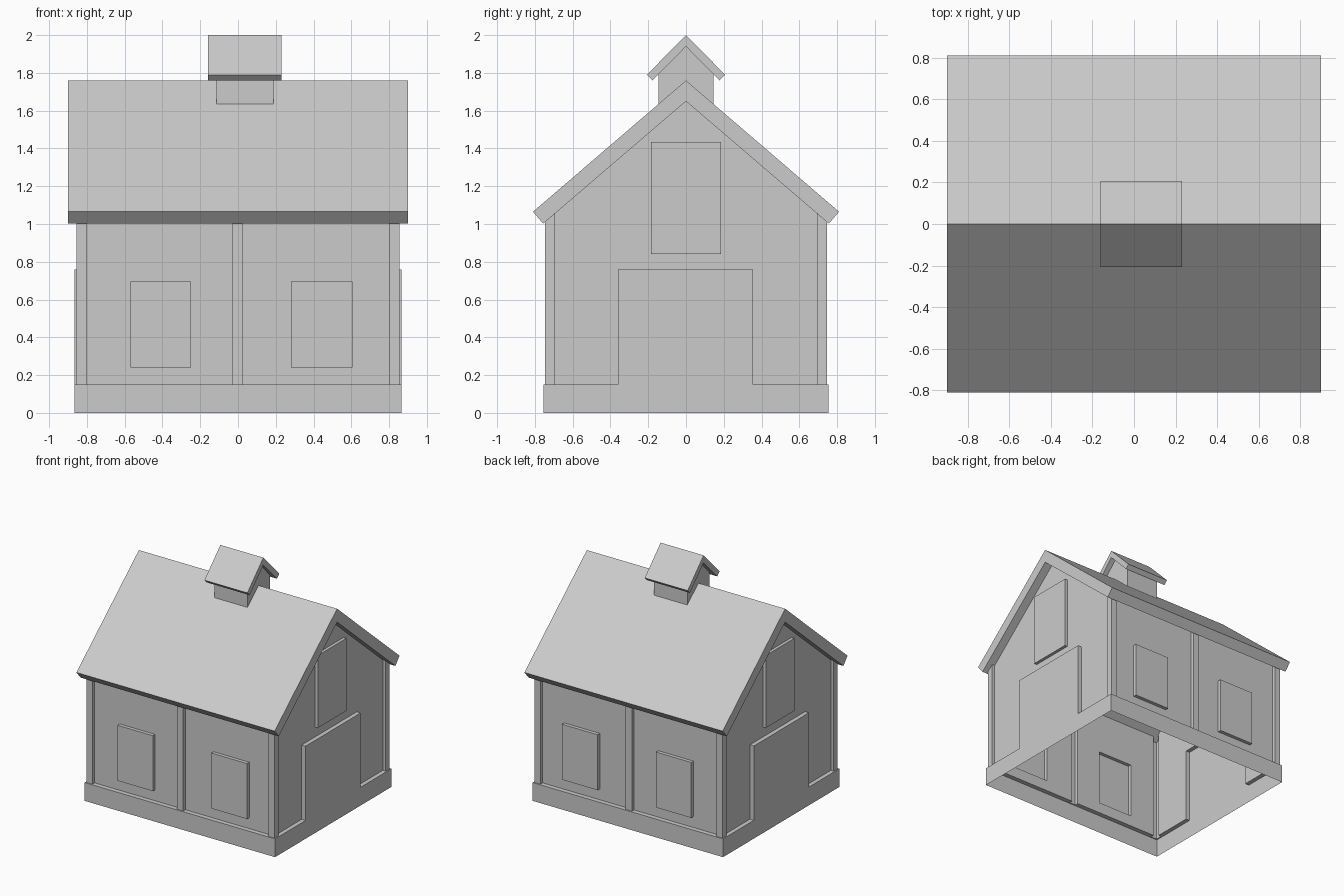
import bpy
import bmesh
from math import radians

cube = bpy.data.objects.get("Cube")
if cube:
    bpy.data.objects.remove(cube, do_unlink=True)

grey = bpy.data.materials.new("plain_grey")
grey.use_nodes = True
grey.diffuse_color = (0.6, 0.6, 0.6, 1)
grey.node_tree.nodes["Principled BSDF"].inputs["Base Color"].default_value = (0.6, 0.6, 0.6, 1)


def add_object(name, bm):
    mesh = bpy.data.meshes.new(name)
    bm.to_mesh(mesh)
    bm.free()
    mesh.materials.append(grey)
    obj = bpy.data.objects.new(name, mesh)
    bpy.context.collection.objects.link(obj)
    return obj


def extrude_profile(name, points, x0, x1):
    """Solid made by sweeping a y-z outline along x."""
    bm = bmesh.new()
    face = bm.faces.new([bm.verts.new((x0, y, z)) for y, z in points])
    out = bmesh.ops.extrude_face_region(bm, geom=[face])
    moved = [v for v in out["geom"] if isinstance(v, bmesh.types.BMVert)]
    bmesh.ops.translate(bm, verts=moved, vec=(x1 - x0, 0, 0))
    bmesh.ops.recalc_face_normals(bm, faces=bm.faces)
    return add_object(name, bm)


def gable_roof(name, apex, under, eave, lip, x0, x1):
    """Chevron roof slab with square-cut eaves."""
    (ey, ez), (ly, lz) = eave, lip
    points = [(0, apex), (ey, ez), (ly, lz), (0, under), (-ly, lz), (-ey, ez)]
    return extrude_profile(name, points, x0, x1)


def union_shell(boxes):
    """Outer skin of a union of boxes, left open underneath."""
    cuts = [sorted({b[k] for b in boxes for k in (2 * a, 2 * a + 1)}) for a in range(3)]

    def filled(cell):
        if any(i < 0 or i >= len(c) - 1 for i, c in zip(cell, cuts)):
            return False
        p = [(c[i] + c[i + 1]) / 2 for i, c in zip(cell, cuts)]
        return any(all(b[2 * a] < p[a] < b[2 * a + 1] for a in range(3)) for b in boxes)

    bm = bmesh.new()
    verts = {}

    def vert(key):
        if key not in verts:
            verts[key] = bm.verts.new([c[i] for c, i in zip(cuts, key)])
        return verts[key]

    sizes = [len(c) - 1 for c in cuts]
    cells = [(i, j, k) for i in range(sizes[0]) for j in range(sizes[1]) for k in range(sizes[2])]
    for cell in filter(filled, cells):
        for axis in range(3):
            for side in (0, 1):
                beyond = list(cell)
                beyond[axis] += 2 * side - 1
                if filled(beyond) or (axis == 2 and beyond[2] < 0):
                    continue
                u, v = (axis + 1) % 3, (axis + 2) % 3
                loop = []
                for du, dv in ((0, 0), (1, 0), (1, 1), (0, 1)):
                    key = list(cell)
                    key[axis] += side
                    key[u] += du
                    key[v] += dv
                    loop.append(vert(tuple(key)))
                bm.faces.new(loop if side else loop[::-1])
    return bm


# Walls: recessed core with raised base, posts, windows and doors
HX, HY = 0.855, 0.746
PX, PY = 0.83, 0.717
TOP = 1.7
BASE = 0.15
boxes = [
    (-PX, PX, -PY, PY, 0, TOP),                # wall panels
    (-0.865, 0.865, -0.755, 0.755, 0, BASE),   # base
    (-0.03, 0.025, -HY, HY, 0, TOP),           # middle posts
    (-0.57, -0.25, -HY, HY, 0.24, 0.695),      # long side windows
    (0.28, 0.605, -HY, HY, 0.24, 0.695),
    (-HX, HX, -0.185, 0.185, 0.84, 1.435),     # loft doors
    (-0.865, 0.865, -0.36, 0.355, 0, 0.76),    # large doors
]
for sx in (-1, 1):                             # corner posts
    for sy in (-1, 1):
        xs = sorted((sx * 0.8, sx * HX))
        ys = sorted((sy * 0.693, sy * HY))
        boxes.append((*xs, *ys, 0, TOP))
walls = union_shell(boxes)

# Trim the walls to the pitch of the roof
PITCH = 0.858
for s in (-1, 1):
    bmesh.ops.bisect_plane(walls, geom=walls.verts[:] + walls.edges[:] + walls.faces[:],
                           plane_co=(0, 0, 1.66), plane_no=(0, s * PITCH, 1), clear_outer=True)
bmesh.ops.dissolve_limit(walls, angle_limit=radians(1), verts=walls.verts[:], edges=walls.edges[:])
add_object("walls", walls)

# Main roof
gable_roof("main_roof", 1.76, 1.65, (0.81, 1.065), (0.756, 1.002), -0.9, 0.9)

# Cupola straddling the ridge, with its own small roof
extrude_profile("cupola", [(0, 1.95), (0.145, 1.805), (0.145, 1.616), (0, 1.74),
                           (-0.145, 1.616), (-0.145, 1.805)], -0.113, 0.187)
gable_roof("cupola_roof", 2.0, 1.94, (0.207, 1.79), (0.177, 1.76), -0.16, 0.23)
